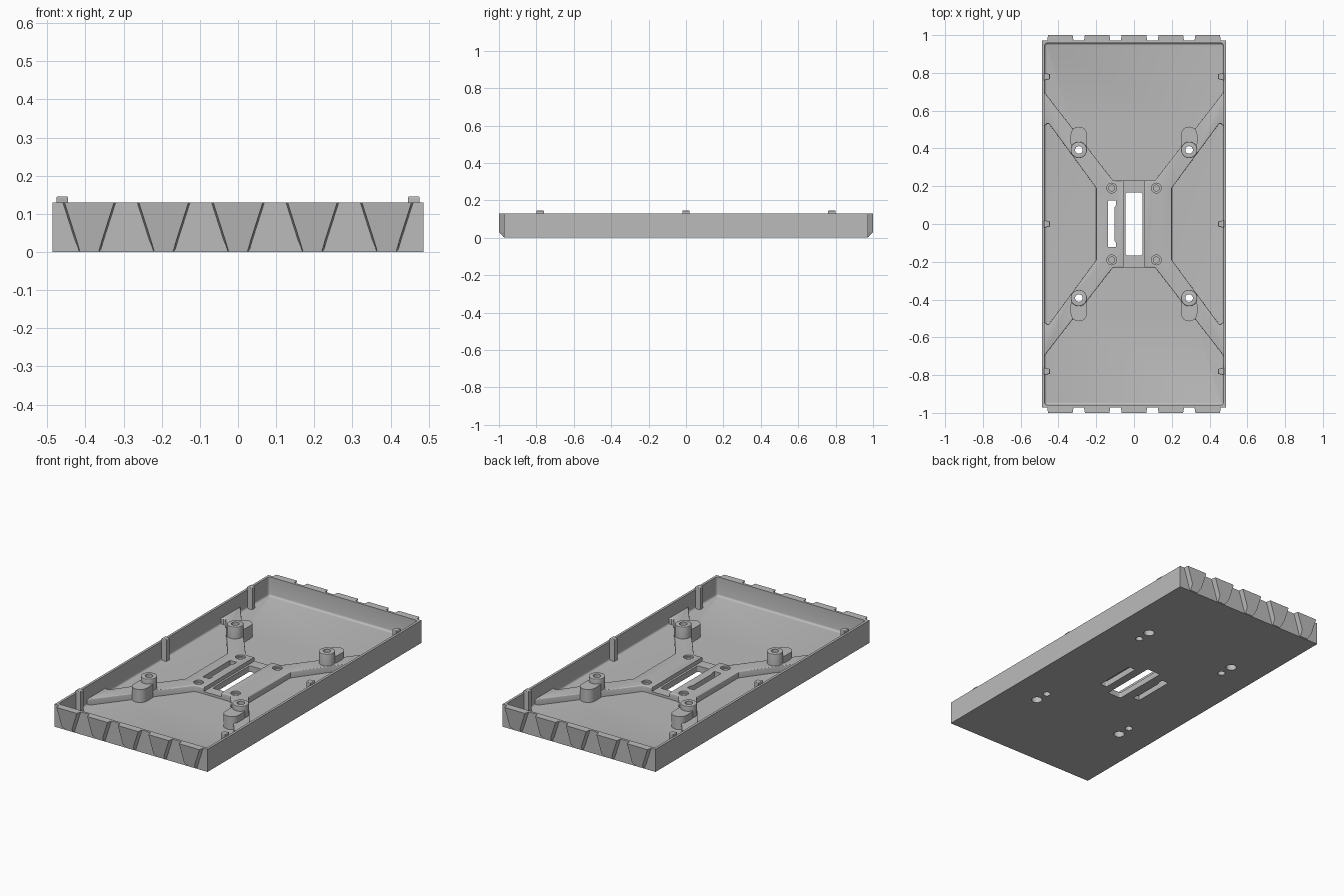
import bpy, bmesh
from math import cos, sin, pi, radians

old = bpy.data.objects.get("Cube")
if old:
    bpy.data.objects.remove(old)

grey = bpy.data.materials.new("plain grey")
grey.use_nodes = True
grey.diffuse_color = (0.5, 0.5, 0.5, 1)
grey.node_tree.nodes["Principled BSDF"].inputs["Base Color"].default_value = (0.5, 0.5, 0.5, 1)


def loft(name, bottom, top, bevel=0, bevel_bottom=False):
    """Solid between two matching rings of 3D points."""
    bm = bmesh.new()
    a = [bm.verts.new(p) for p in bottom]
    b = [bm.verts.new(p) for p in top]
    n = len(a)
    cap_a, cap_b = bm.faces.new(a[::-1]), bm.faces.new(b)
    for i in range(n):
        bm.faces.new((a[i], a[(i + 1) % n], b[(i + 1) % n], b[i]))
    bmesh.ops.recalc_face_normals(bm, faces=bm.faces)
    if bevel:
        edges = list((cap_a if bevel_bottom else cap_b).edges)
        bmesh.ops.bevel(bm, geom=edges, offset=bevel, segments=3, profile=0.5, affect='EDGES')
    mesh = bpy.data.meshes.new(name)
    bm.to_mesh(mesh)
    bm.free()
    ob = bpy.data.objects.new(name, mesh)
    bpy.context.collection.objects.link(ob)
    mesh.materials.append(grey)
    return ob


def prism(name, pts, z0, z1, **kw):
    return loft(name, [(x, y, z0) for x, y in pts], [(x, y, z1) for x, y in pts], **kw)


def rounded(cx, cy, hx, hy, r, steps=6):
    """Rounded rectangle outline; a circle when hx = hy = r."""
    pts = []
    for k, (sx, sy) in enumerate([(1, 1), (-1, 1), (-1, -1), (1, -1)]):
        for i in range(steps + 1):
            t = (k + i / steps) * pi / 2
            p = (cx + sx * (hx - r) + r * cos(t), cy + sy * (hy - r) + r * sin(t))
            if not pts or abs(p[0] - pts[-1][0]) + abs(p[1] - pts[-1][1]) > 1e-5:
                pts.append(p)
    if abs(pts[0][0] - pts[-1][0]) + abs(pts[0][1] - pts[-1][1]) < 1e-5:
        pts.pop()
    return pts


def circle(cx, cy, r):
    return rounded(cx, cy, r, r, r)


def combine(target, other, operation):
    mod = target.modifiers.new("combine", 'BOOLEAN')
    mod.operation, mod.solver, mod.object = operation, 'EXACT', other
    bpy.context.view_layer.objects.active = target
    bpy.ops.object.modifier_apply(modifier=mod.name)
    bpy.data.objects.remove(other)


def rect(hx, hy):
    return [(hx, hy), (-hx, hy), (-hx, -hy), (hx, -hy)]


FLOOR, DECK, RIM = 0.02, 0.056, 0.13
corners = [(sx, sy) for sx in (1, -1) for sy in (1, -1)]

# Open tray with a filleted inside
tray = prism("tray", rect(0.487, 0.972), 0, RIM)
combine(tray, prism("cavity", rounded(0, 0, 0.473, 0.958, 0.015), FLOOR, 0.2,
                    bevel=0.012, bevel_bottom=True), 'DIFFERENCE')

# Cross-shaped raised deck
quarter = [(0.2, 0.19), (0.45, 0.53), (0.462, 0.53), (0.48, 0.515), (0.48, 0.705), (0.115, 0.235), (0.1, 0.23)]
outline = []
for sx, sy in [(1, 1), (-1, 1), (-1, -1), (1, -1)]:
    part = [(sx * x, sy * y) for x, y in quarter]
    outline += part if sx * sy > 0 else part[::-1]
combine(tray, prism("deck", outline, 0.006, DECK, bevel=0.005), 'UNION')

# Stepped standoffs on the four arms
for sx, sy in corners:
    x = sx * 0.292
    combine(tray, prism("boss", rounded(x, sy * 0.45, 0.043, 0.065, 0.042), 0.007, 0.095), 'UNION')
    combine(tray, prism("boss_ring", circle(x, sy * 0.392, 0.043), 0.008, 0.124, bevel=0.003), 'UNION')

# Openings: central channel and slot, side slot, underside pocket
holes = [
    (rect(0.056, 0.25), 0.034, 0.2),
    (rounded(0, 0, 0.044, 0.168, 0.01), -0.1, 0.2),
    ([(-0.138, -0.122), (-0.096, -0.122), (-0.096, -0.1), (-0.104, -0.085), (-0.104, 0.085),
      (-0.096, 0.1), (-0.096, 0.125), (-0.138, 0.125)], -0.1, 0.2),
    (rounded(0.115, 0, 0.022, 0.122, 0.005), -0.1, 0.035),
]
# Screw holes from above and below
for sx, sy in corners:
    holes += [
        (circle(sx * 0.292, sy * 0.392, 0.02), -0.1, 0.2),
        (circle(sx * 0.292, sy * 0.475, 0.029), -0.1, 0.07),
        (circle(sx * 0.118, sy * 0.19, 0.026), 0.046, 0.2),
        (circle(sx * 0.118, sy * 0.19, 0.016), 0.015, 0.2),
    ]
for pts, z0, z1 in holes:
    combine(tray, prism("hole", pts, z0, z1), 'DIFFERENCE')

bpy.ops.object.select_all(action='DESELECT')
tray.select_set(True)
bpy.context.view_layer.objects.active = tray
bpy.ops.object.shade_smooth_by_angle(angle=radians(35))

# Locating posts along the long walls
for side, s in (("left", 1), ("right", -1)):
    for i, y in enumerate((-0.78, 0, 0.78)):
        pts = [(s * 0.476, y - 0.02), (s * 0.476, y + 0.02), (s * 0.446, y + 0.013), (s * 0.446, y - 0.013)]
        prism(f"{side}_post_{i + 1}", pts, 0.015, 0.146, bevel=0.004)

# Tapered grip teeth on both ends
for end, s in (("front", -1), ("back", 1)):
    for i in range(5):
        cx = (i - 2) * 0.195

        def ring(top, mid, low, y_out, y_low):
            return [(cx - top, s * y_out, RIM), (cx - mid, s * y_out, 0.03), (cx - low, s * y_low, 0.003),
                    (cx + low, s * y_low, 0.003), (cx + mid, s * y_out, 0.03), (cx + top, s * y_out, RIM)]

        loft(f"{end}_tooth_{i + 1}", ring(0.07, 0.038, 0.03, 0.968, 0.968),
             ring(0.065, 0.033, 0.025, 1.0, 0.975))
